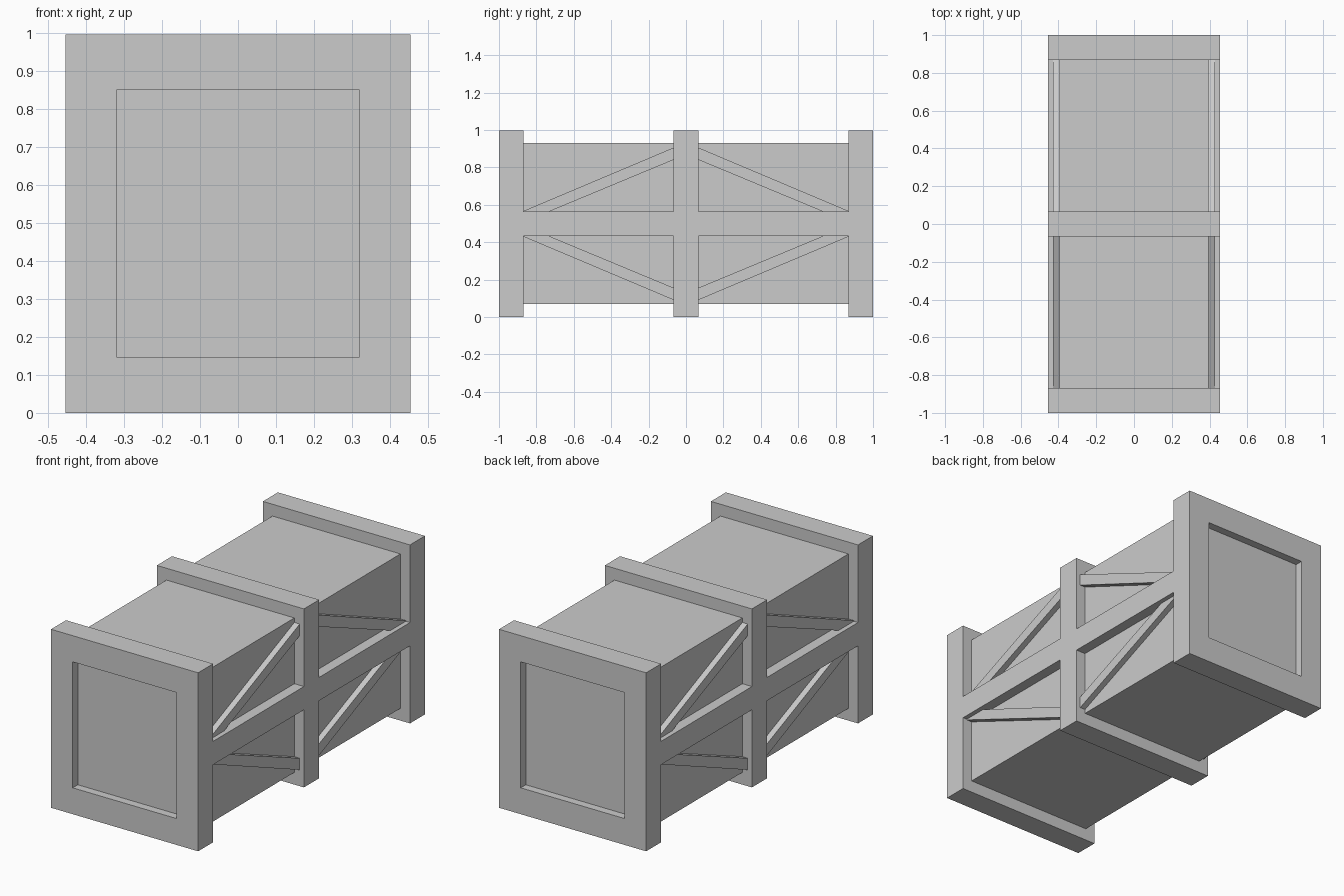
import bpy, bmesh

if "Cube" in bpy.data.objects:
    bpy.data.objects.remove(bpy.data.objects["Cube"])

W, H = 0.454, 0.996          # half width and height of the frame
Y_END, Y_MID = 0.868, 0.067  # inner face of end frames, half width of middle band
RAIL = (0.433, 0.563)        # side rail bottom and top
BODY_X = 0.395


def finish(name, bm):
    bmesh.ops.recalc_face_normals(bm, faces=bm.faces)
    mesh = bpy.data.meshes.new(name)
    bm.to_mesh(mesh)
    bm.free()
    obj = bpy.data.objects.new(name, mesh)
    bpy.context.collection.objects.link(obj)
    return obj


def prism(bm, points):
    """Closed solid from two equal loops of points."""
    a, b = [[bm.verts.new(p) for p in loop] for loop in points]
    bm.faces.new(a)
    bm.faces.new(b[::-1])
    for i in range(len(a)):
        j = (i + 1) % len(a)
        bm.faces.new((a[i], b[i], b[j], a[j]))


def box_loops(x, y0, y1, z0, z1):
    return [[(sx * x, y, z) for sx, z in ((-1, z0), (1, z0), (1, z1), (-1, z1))]
            for y in (y0, y1)]


def box(name, *dims):
    bm = bmesh.new()
    prism(bm, box_loops(*dims))
    return finish(name, bm)


# End frames: recessed panel made of nested loops on the outer face
def end_frame(name, s):
    bm = bmesh.new()
    rect = lambda x, y, z0, z1: [bm.verts.new((sx * x, s * y, z)) for sx, z in
                                 ((-1, z0), (1, z0), (1, z1), (-1, z1))]
    loops = [rect(W, Y_END, 0, H), rect(W, 1, 0, H),
             rect(0.32, 1, 0.147, 0.85), rect(0.32, 0.955, 0.147, 0.85)]
    bm.faces.new(loops[0])
    bm.faces.new(loops[-1])
    for a, b in zip(loops, loops[1:]):
        for i in range(4):
            j = (i + 1) % 4
            bm.faces.new((a[i], a[j], b[j], b[i]))
    return finish(name, bm)


# Frame: ends, middle band and side rails fused into one solid
frame = end_frame("timber_frame", -1)
parts = [box("side_rails", W, -0.9, 0.9, *RAIL),
         box("middle_band", W, -Y_MID, Y_MID, 0, H),
         end_frame("back_frame", 1)]
for part in parts:
    mod = frame.modifiers.new("fuse", 'BOOLEAN')
    mod.operation, mod.solver, mod.object = 'UNION', 'EXACT', part
fused = bpy.data.meshes.new_from_object(
    frame.evaluated_get(bpy.context.evaluated_depsgraph_get()))
frame.modifiers.clear()
frame.data = fused
for part in parts:
    bpy.data.objects.remove(part)

# Crate body
box("crate_body", BODY_X, -Y_END - 0.02, Y_END + 0.02, 0.068, 0.93)

# Diagonal braces, mirrored to both sides, both halves, above and below the rail
profile = [(Y_END, 0.567), (Y_MID, 0.905), (Y_MID, 0.84), (0.733, RAIL[1]), (Y_END, RAIL[1])]
bm = bmesh.new()
for sx in (-1, 1):
    for sy in (-1, 1):
        for sz in (-1, 1):
            prism(bm, [[(sx * x, sy * y, H / 2 + sz * (z - H / 2)) for y, z in profile]
                       for x in (BODY_X - 0.01, 0.428)])
finish("diagonal_braces", bm)
